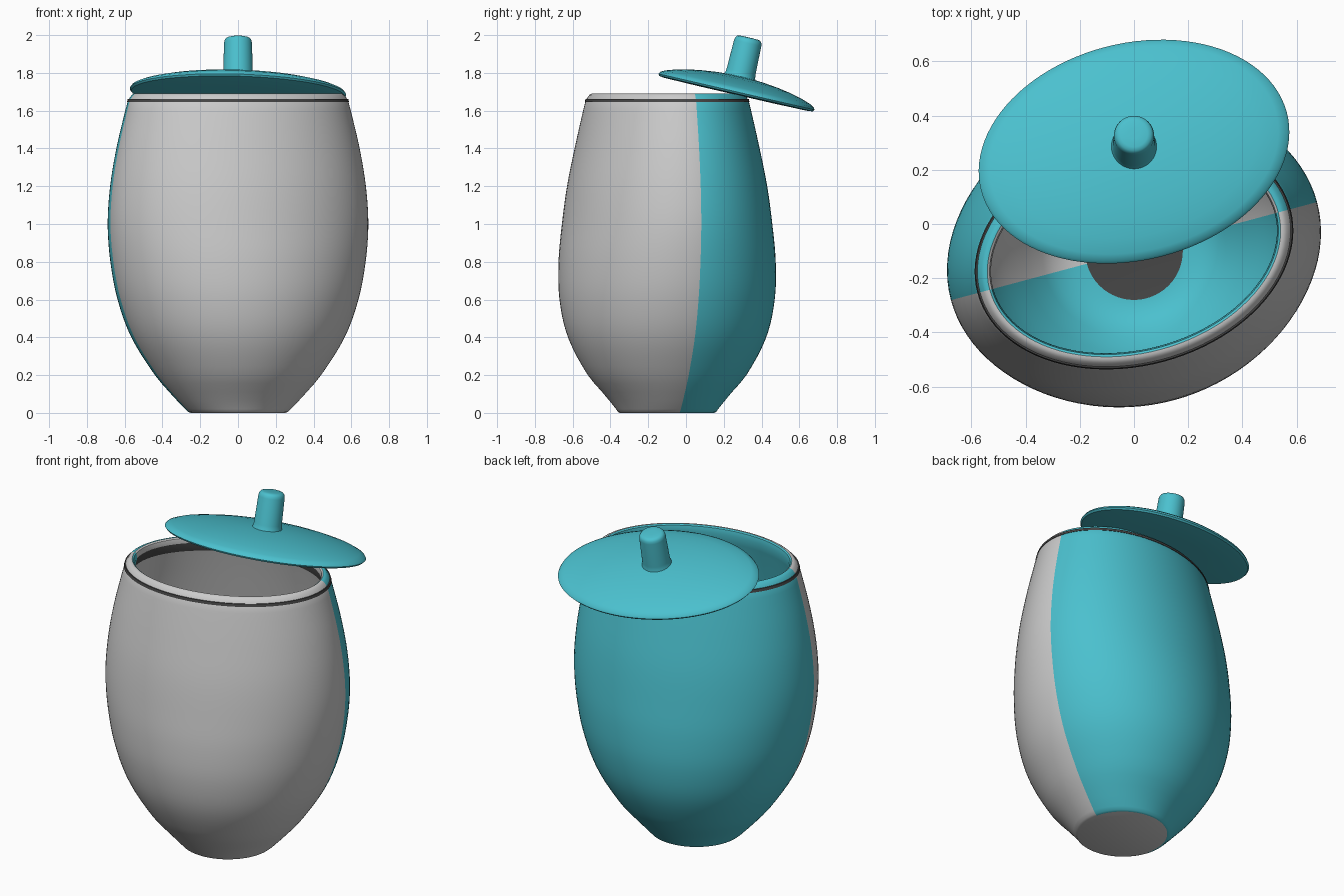
import bpy, bmesh
from math import sin, cos, pi, radians, sqrt
from mathutils import Matrix

if "Cube" in bpy.data.objects:
    bpy.data.objects.remove(bpy.data.objects["Cube"])

SEG = 96
TWIST = radians(15)          # ellipse axis and colour seam direction
CY = -0.1                    # jar axis position in y


def material(name, rgb):
    m = bpy.data.materials.new(name)
    m.diffuse_color = (*rgb, 1)
    m.use_nodes = True
    m.node_tree.nodes["Principled BSDF"].inputs["Base Color"].default_value = m.diffuse_color
    return m


GREY = material("grey", (0.8, 0.8, 0.8))
TEAL = material("teal", (0.07, 0.53, 0.62))
BLACK = material("black", (0.06, 0.06, 0.06))
MATS = [GREY, TEAL, BLACK]


def loft(name, rings, pick, closed=False, cap_mats=(0, 0)):
    """Skin elliptical rings (a, b, z); pick(ring, is_front) gives the material index."""
    bm = bmesh.new()
    loops = []
    for a, b, z in rings:
        loops.append([bm.verts.new((a * cos(2 * pi * i / SEG), b * sin(2 * pi * i / SEG), z))
                      for i in range(SEG)])
    for k in range(len(loops) if closed else len(loops) - 1):
        lo, hi = loops[k], loops[(k + 1) % len(loops)]
        for i in range(SEG):
            j = (i + 1) % SEG
            f = bm.faces.new((lo[i], lo[j], hi[j], hi[i]))
            f.material_index = pick(k, i >= SEG // 2)
    if not closed:
        bm.faces.new(loops[0][::-1]).material_index = cap_mats[0]
        bm.faces.new(loops[-1]).material_index = cap_mats[1]
    bmesh.ops.recalc_face_normals(bm, faces=bm.faces)
    me = bpy.data.meshes.new(name)
    bm.to_mesh(me)
    bm.free()
    for m in MATS:
        me.materials.append(m)
    ob = bpy.data.objects.new(name, me)
    bpy.context.collection.objects.link(ob)
    bpy.ops.object.select_all(action='DESELECT')
    bpy.context.view_layer.objects.active = ob
    ob.select_set(True)
    bpy.ops.object.shade_smooth_by_angle(angle=radians(35))
    return ob


# Jar silhouette: z, half width in x, half depth in y
PROFILE = [(0.02, 0.28, 0.27), (0.1, 0.355, 0.335), (0.2, 0.44, 0.42), (0.4, 0.565, 0.525),
           (0.6, 0.638, 0.57), (0.8, 0.676, 0.575), (1.0, 0.69, 0.557), (1.2, 0.677, 0.53),
           (1.4, 0.644, 0.49), (1.6, 0.597, 0.445), (1.69, 0.573, 0.422)]


def section(x, y):
    """Semi-axes of the twisted ellipse that has the given x and y extents."""
    diff = (x * x - y * y) / cos(2 * TWIST)
    total = x * x + y * y
    return sqrt((total + diff) / 2), sqrt((total - diff) / 2)


def at(z):
    """Smooth (Catmull-Rom style) jar semi-axes at height z."""
    P = PROFILE
    k = max(i for i in range(len(P) - 1) if P[i][0] <= z or i == 0)
    p, q = P[k], P[k + 1]
    o, r = P[max(k - 1, 0)], P[min(k + 2, len(P) - 1)]
    h = q[0] - p[0]
    t = (z - p[0]) / h
    out = []
    for c in (1, 2):
        m0 = (q[c] - o[c]) / (q[0] - o[0]) * h
        m1 = (r[c] - p[c]) / (r[0] - p[0]) * h
        out.append((2*t**3 - 3*t*t + 1) * p[c] + (t**3 - 2*t*t + t) * m0
                   + (3*t*t - 2*t**3) * q[c] + (t**3 - t*t) * m1)
    return section(*out)


def inset(z, d):
    a, b = at(z)
    return a - d, b - d, z


# Jar body: outer wall, rounded lip, inner wall and floor
N = 36
outer = [(0.25, 0.25, 0.0), (0.264, 0.26, 0.005)]
outer += [inset(0.02 + 1.635 * i / N, 0) for i in range(N + 1)]
outer += [inset(1.67, 0.006), inset(1.683, 0.012), inset(1.69, 0.022)]
inner = [inset(1.69, 0.032), inset(1.684, 0.042), inset(1.655, 0.055), inset(1.6, 0.055)]
inner += [inset(1.6 - 1.5 * i / N, 0.055) for i in range(1, N + 1)]
inner += [(0.235, 0.23, 0.07), (0.18, 0.18, 0.06)]
n_out = len(outer)


def body_colour(k, front):
    if k < n_out:
        return 0 if front else 1
    if k == n_out + 2 and not front:
        return 2
    return 1 if front else 0


body = loft("jar_body", outer + inner, body_colour, cap_mats=(0, 2))

# Black stripe below the lip
stripe = loft("rim_stripe", [inset(1.646, -0.003), inset(1.662, -0.003),
                             inset(1.662, 0.01), inset(1.646, 0.01)],
              lambda k, f: 2, closed=True)
for ob in (body, stripe):
    ob.matrix_world = Matrix.Translation((0, CY, 0)) @ Matrix.Rotation(TWIST, 4, 'Z')

# Lid leaning back off the rim
A, B = 0.583, 0.410
lid_profile = [(0.5, -0.016), (0.93, -0.014), (0.985, -0.01), (1.0, 0.0), (0.985, 0.012),
               (0.93, 0.025), (0.8, 0.043), (0.65, 0.058), (0.5, 0.069), (0.3, 0.079), (0.12, 0.084)]
lid = loft("lid", [(A * s, B * s, z) for s, z in lid_profile], lambda k, f: 1, cap_mats=(1, 1))

# Knob with a small flare at the base and rounded top
knob_profile = [(0.088, 0.07), (0.081, 0.09), (0.078, 0.11), (0.074, 0.265), (0.071, 0.28),
                (0.063, 0.29), (0.05, 0.294), (0.02, 0.295)]
knob = loft("lid_knob", [(r, r, z) for r, z in knob_profile], lambda k, f: 1, cap_mats=(1, 1))
for ob in (lid, knob):
    ob.matrix_world = (Matrix.Translation((0, 0.267, 1.70)) @ Matrix.Rotation(radians(-13), 4, 'X')
                       @ Matrix.Rotation(TWIST, 4, 'Z'))
